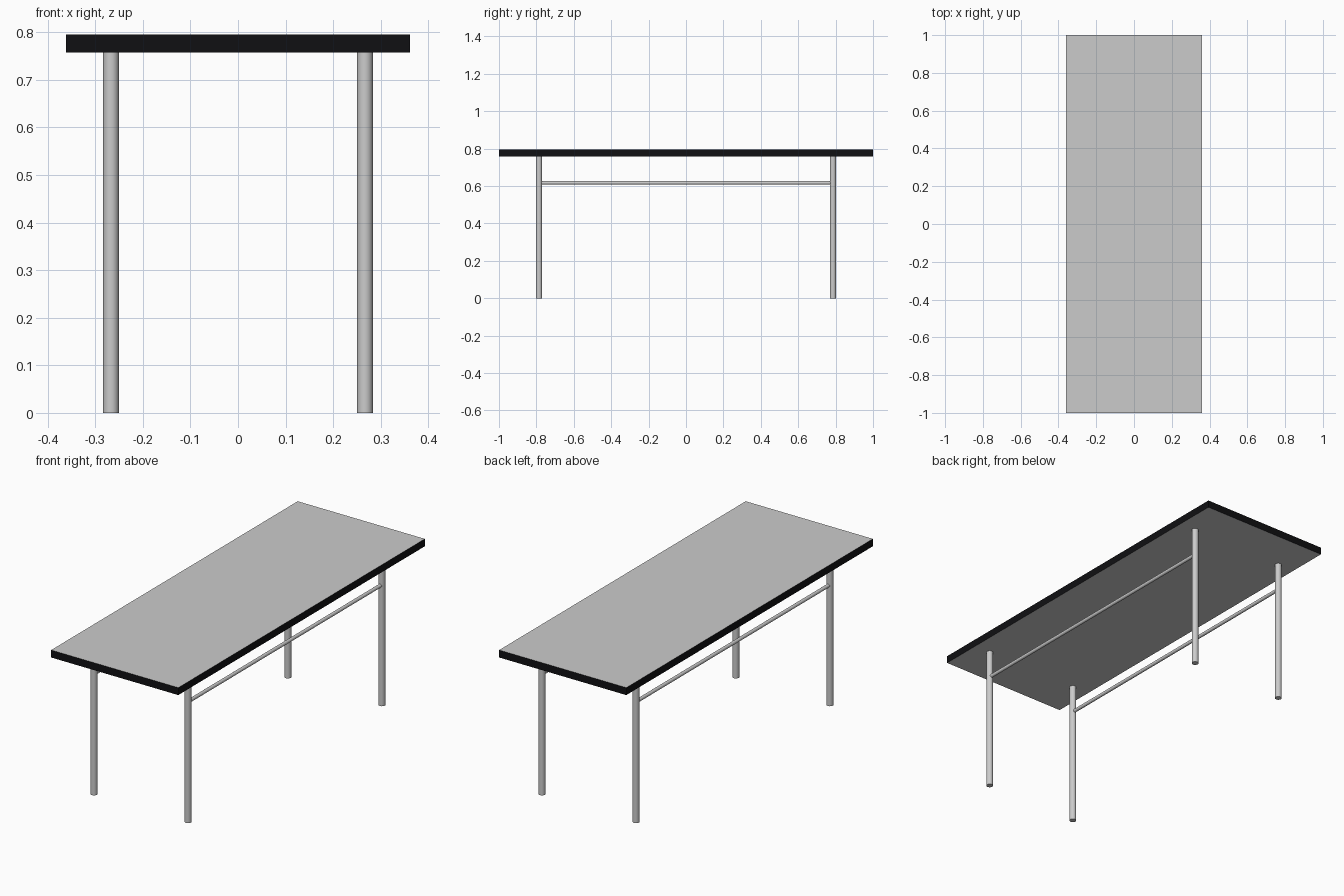
import bpy, math

if "Cube" in bpy.data.objects:
    bpy.data.objects.remove(bpy.data.objects["Cube"])

LEG_X, LEG_Y = 0.267, 0.786
TOP_Z, UNDER_Z = 0.795, 0.757


def smooth_cylinder(name, radius, length, loc, rot=(0, 0, 0), sides=32):
    bpy.ops.mesh.primitive_cylinder_add(vertices=sides, radius=radius, depth=length,
                                        location=loc, rotation=rot)
    ob = bpy.context.object
    ob.name = name
    bpy.ops.object.shade_smooth_by_angle()
    return ob


# Tabletop: grey faces with black edge banding
bpy.ops.mesh.primitive_cube_add(size=1, location=(0, 0, (TOP_Z + UNDER_Z) / 2))
top = bpy.context.object
top.name = "tabletop"
top.scale = (0.722, 2.0, TOP_Z - UNDER_Z)
bpy.ops.object.transform_apply(location=False, rotation=False, scale=True)
black = bpy.data.materials.new("black_edge")
black.diffuse_color = (0.005, 0.005, 0.006, 1)
black.use_nodes = True
black.node_tree.nodes["Principled BSDF"].inputs["Base Color"].default_value = black.diffuse_color
top.data.materials.append(None)
top.data.materials.append(black)
for face in top.data.polygons:
    face.material_index = 1 if abs(face.normal.z) < 0.5 else 0

# Four round legs, with a thin rail along each long side
for sx, side in ((-1, "left"), (1, "right")):
    for sy, end in ((-1, "front"), (1, "back")):
        smooth_cylinder(f"{end}_{side}_leg", 0.0165, UNDER_Z,
                        (sx * LEG_X, sy * LEG_Y, UNDER_Z / 2))
    smooth_cylinder(f"{side}_rail", 0.009, 2 * LEG_Y, (sx * LEG_X, 0, 0.617),
                    (math.pi / 2, 0, 0), 24)
